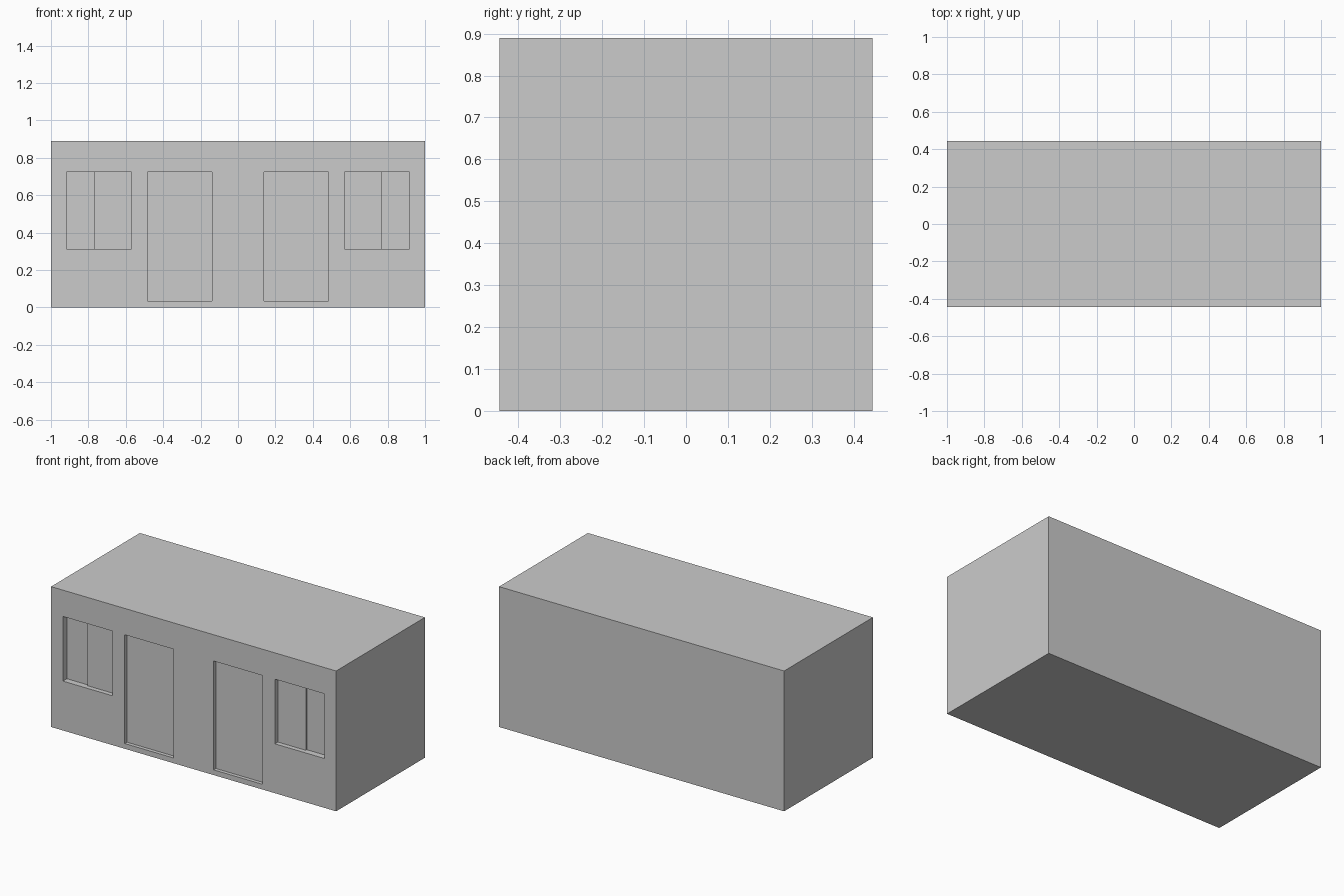
import bpy

if "Cube" in bpy.data.objects:
    bpy.data.objects.remove(bpy.data.objects["Cube"])

W, D, H = 2.0, 0.89, 0.89
FRONT = -D / 2


def box(name, x0, x1, y0, y1, z0, z1):
    bpy.ops.mesh.primitive_cube_add(
        size=1, location=((x0 + x1) / 2, (y0 + y1) / 2, (z0 + z1) / 2))
    ob = bpy.context.object
    ob.name = name
    ob.scale = (x1 - x0, y1 - y0, z1 - z0)
    bpy.ops.object.transform_apply(location=True, rotation=False, scale=True)
    return ob


def mirrored_box(name, side, xa, xb, *rest):
    xs = sorted((side * xa, side * xb))
    return box(name, *xs, *rest)


# Main block of the building
body = box("building_body", -W / 2, W / 2, FRONT, -FRONT, 0, H)


def cut_opening(side, xa, xb, z0, z1, depth):
    cutter = mirrored_box("opening_cutter", side, xa, xb,
                          FRONT - 0.1, FRONT + depth, z0, z1)
    mod = body.modifiers.new("opening", 'BOOLEAN')
    mod.operation = 'DIFFERENCE'
    mod.solver = 'EXACT'
    mod.object = cutter
    bpy.context.view_layer.objects.active = body
    bpy.ops.object.modifier_apply(modifier=mod.name)
    bpy.data.objects.remove(cutter)


E = 0.002  # panels sit slightly inside the wall
for side, label in ((-1, "left"), (1, "right")):
    # Door recess and leaf
    cut_opening(side, 0.14, 0.483, 0.033, 0.723, 0.03)
    mirrored_box(label + "_door", side, 0.14 - E, 0.483 + E,
                 FRONT + 0.023, FRONT + 0.03 + E, 0.033 - E, 0.723 + E)
    # Window recess with a sliding sash in front of a fixed pane
    cut_opening(side, 0.57, 0.917, 0.313, 0.723, 0.04)
    mirrored_box(label + "_window_sash", side, 0.57 - E, 0.766,
                 FRONT + 0.03, FRONT + 0.04 + E, 0.313 - E, 0.723 + E)
